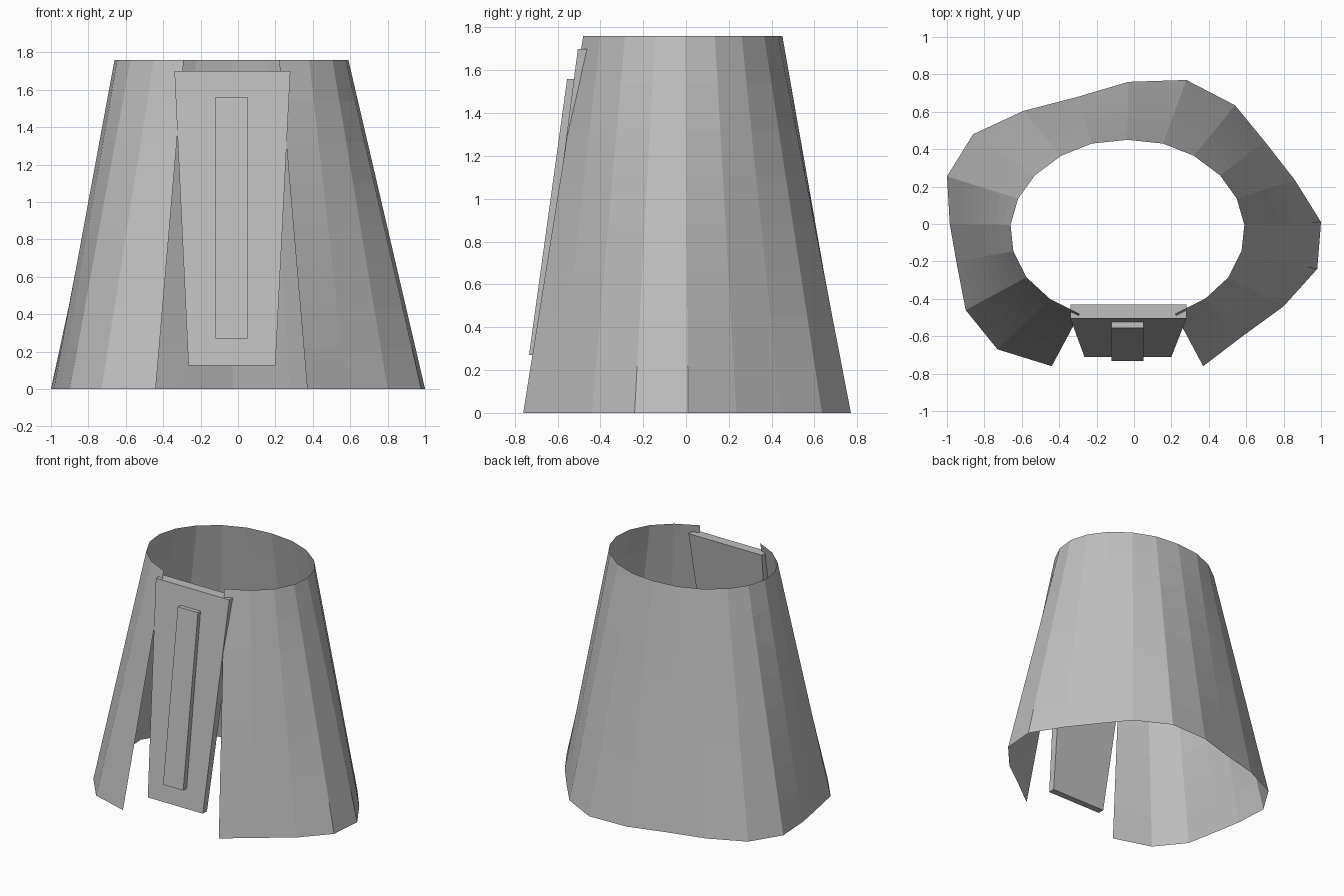
import bpy
from mathutils import Vector

default_cube = bpy.data.objects.get("Cube")
if default_cube:
    bpy.data.objects.remove(default_cube, do_unlink=True)

HEIGHT = 1.76
WAIST_CENTRE = -0.035
ROWS = 8


def make_material(name, colour):
    material = bpy.data.materials.new(name)
    material.use_nodes = True
    material.diffuse_color = colour
    shader = next(node for node in material.node_tree.nodes
                  if node.type == "BSDF_PRINCIPLED")
    shader.inputs["Base Color"].default_value = colour
    return material


def make_object(name, vertices, faces, material):
    mesh = bpy.data.meshes.new(name)
    mesh.from_pydata(vertices, [], faces)
    mesh.materials.append(material)
    mesh.update()
    part = bpy.data.objects.new(name, mesh)
    bpy.context.collection.objects.link(part)
    return part


def loft(name, rings, material, closed=False):
    """Join equal rings of points with quads, capping the ends if closed."""
    count = len(rings[0])
    vertices = [point for ring in rings for point in ring]
    spans = count if closed else count - 1
    faces = []
    for row in range(len(rings) - 1):
        for column in range(spans):
            following = (column + 1) % count
            low, high = row * count, (row + 1) * count
            faces.append((low + column, low + following,
                          high + following, high + column))
    if closed:
        last = len(vertices) - count
        faces.append(tuple(reversed(range(count))))
        faces.append(tuple(range(last, last + count)))
    return make_object(name, vertices, faces, material)


def slab_ring(left, right, front, back, z):
    return [Vector((left, front, z)), Vector((right, front, z)),
            Vector((right, back, z)), Vector((left, back, z))]


grey = make_material("cloth grey", (0.52, 0.52, 0.52, 1.0))

# Waist outline: one half from the front opening to the back, then mirrored
half_waist = [(.255, -.48), (.415, -.4), (.54, -.285), (.61, -.145), (.625, -.005),
              (.585, .135), (.495, .26), (.355, .365), (.19, .43), (0, .45)]
left_side = [(WAIST_CENTRE + x, y) for x, y in half_waist]
right_side = [(WAIST_CENTRE - x, y) for x, y in reversed(half_waist[:-1])]
waist = [Vector((x, y, HEIGHT)) for x, y in left_side + right_side]

# Hem outline: uneven, running from the left of the opening round the back
hem_outline = [(.37, -.76), (.58, -.6), (.8, -.44), (.98, -.24), (1, .01),
               (.86, .235), (.7, .44), (.54, .635), (.28, .77), (-.03, .76),
               (-.3, .68), (-.59, .605), (-.86, .48), (-1, .255), (-.985, 0),
               (-.95, -.2), (-.9, -.46), (-.73, -.67), (-.44, -.76)]
hem = [Vector((x, y, 0)) for x, y in hem_outline]

# Open cloth shell
rings = [[low.lerp(high, row / ROWS) for low, high in zip(hem, waist)]
         for row in range(ROWS + 1)]
loft("skirt", rings, grey)

# Tapered hanging panel in the opening
loft("front_panel",
     [slab_ring(left=-.265, right=.2, front=-.71, back=-.66, z=.125),
      slab_ring(left=-.34, right=.28, front=-.505, back=-.43, z=1.7)],
     grey, closed=True)

# Narrow raised strip on the panel
loft("panel_strip",
     [slab_ring(left=-.12, right=.05, front=-.733, back=-.68, z=.27),
      slab_ring(left=-.12, right=.05, front=-.555, back=-.52, z=1.56)],
     grey, closed=True)
